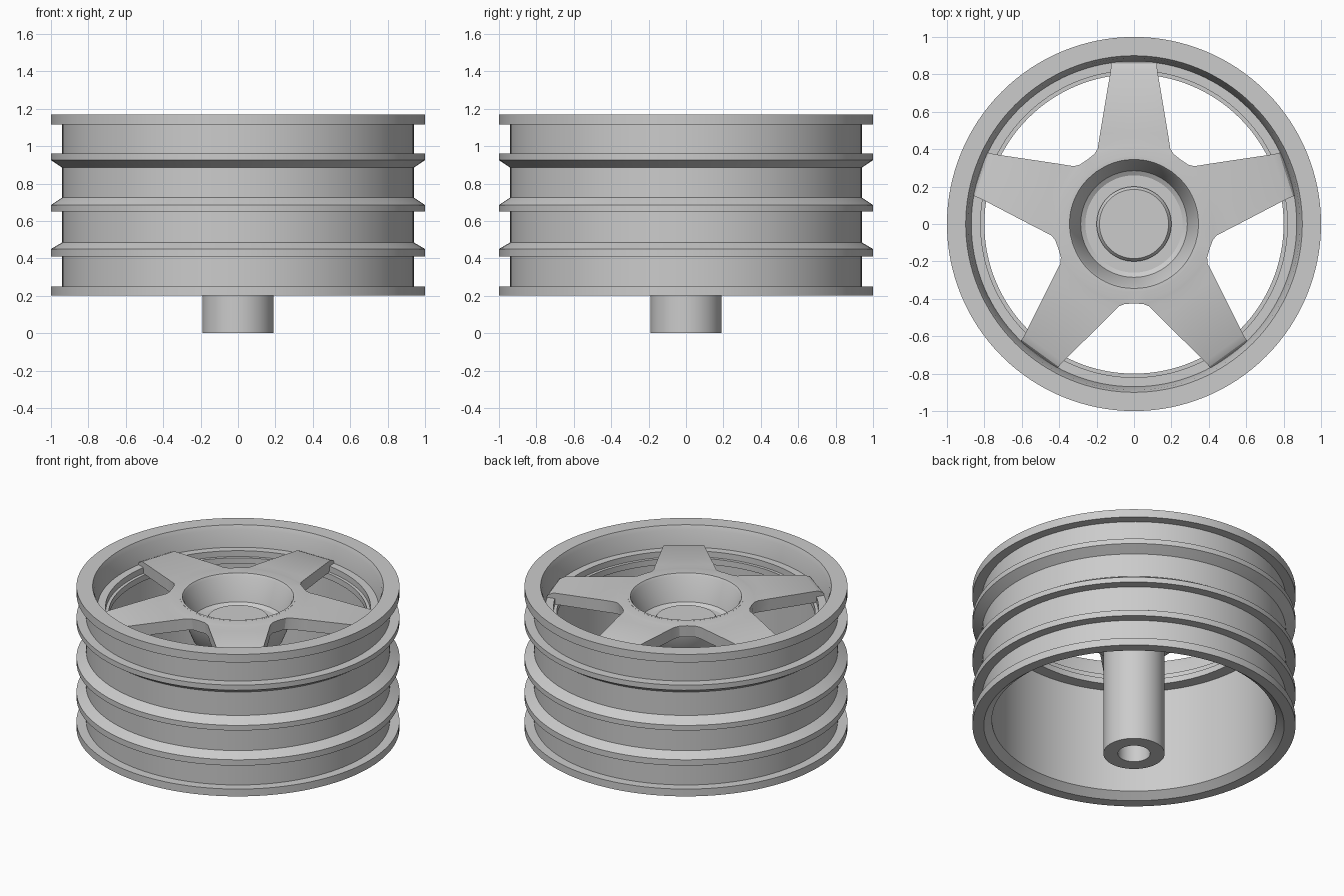
import bpy, bmesh, math
from mathutils import Matrix

cube = bpy.data.objects.get("Cube")
if cube:
    bpy.data.objects.remove(cube, do_unlink=True)

grey = bpy.data.materials.new("plain grey")
grey.use_nodes = True
grey.diffuse_color = (0.6, 0.6, 0.6, 1)
grey.node_tree.nodes["Principled BSDF"].inputs["Base Color"].default_value = (0.6, 0.6, 0.6, 1)


def finish(name, bm):
    """Turn a bmesh into a grey object, smooth with sharp edges."""
    bmesh.ops.remove_doubles(bm, verts=bm.verts, dist=0.0005)
    bmesh.ops.recalc_face_normals(bm, faces=bm.faces)
    mesh = bpy.data.meshes.new(name)
    bm.to_mesh(mesh)
    bm.free()
    mesh.materials.append(grey)
    obj = bpy.data.objects.new(name, mesh)
    bpy.context.collection.objects.link(obj)
    bpy.ops.object.select_all(action='DESELECT')
    obj.select_set(True)
    bpy.context.view_layer.objects.active = obj
    bpy.ops.object.shade_smooth_by_angle(angle=math.radians(25))
    return obj


def lathe(name, profile, steps):
    """Spin a closed (radius, height) profile around the axle."""
    bm = bmesh.new()
    verts = [bm.verts.new((r, 0, z)) for r, z in profile]
    edges = [bm.edges.new((a, b)) for a, b in zip(verts, verts[1:] + verts[:1])]
    bmesh.ops.spin(bm, geom=verts + edges, cent=(0, 0, 0), axis=(0, 0, 1),
                   angle=math.tau, steps=steps, use_merge=False)
    return finish(name, bm)


# Rim barrel: lips, three ribs, stepped seat for the spokes
lip, wall = 1.0, 0.94
outer = [(lip, 0.2), (lip, 0.25), (wall, 0.25),
         (wall, 0.41), (lip, 0.41), (lip, 0.45), (wall, 0.485),
         (wall, 0.65), (lip, 0.65), (lip, 0.685), (wall, 0.725),
         (wall, 0.885), (lip, 0.925), (lip, 0.96), (wall, 0.96),
         (wall, 1.115), (lip, 1.115), (lip, 1.17)]
inner = [(0.9, 1.17), (0.888, 1.14), (0.87, 1.03), (0.82, 1.03), (0.82, 0.99),
         (0.8, 0.99), (0.8, 0.95), (0.88, 0.95), (0.88, 0.24), (0.93, 0.2)]
lathe("rim", outer + inner, 128)

# Hub: dished bowl with a raised rim
lathe("hub_bowl", [(0.36, 1.1), (0.345, 1.1), (0.335, 1.085), (0.285, 0.93), (0.26, 0.915),
                   (0.18, 0.915), (0.18, 0.8), (0.26, 0.8), (0.28, 0.82), (0.36, 1.02)], 96)

# Axle tube: capped at the top, bored from below
lathe("axle", [(0.0, 0.955), (0.185, 0.955), (0.2, 0.935), (0.19, 0.915), (0.19, 0.0),
               (0.1, 0.0), (0.1, 0.35), (0.0, 0.35)], 64)

# Five spokes: rows of (half width, distance from axle, height, inward curve)
rows = [(0.203, 0.279, 1.1, 0.07), (0.25, 0.344, 1.098, 0.06), (0.211, 0.375, 1.096, 0.045),
        (0.194, 0.403, 1.094, 0.035), (0.181, 0.487, 1.09, 0), (0.125, 0.82, 1.068, 0),
        (0.122, 0.855, 1.05, 0), (0.12, 0.885, 1.0, 0)]
columns = [i / 4 for i in range(-4, 5)]
bm = bmesh.new()
for k in range(5):
    turn = Matrix.Rotation(math.tau * k / 5, 4, 'Z')
    grid = [[bm.verts.new((w * t, y + bulge * (1 - t * t), z)) for t in columns]
            for w, y, z, bulge in rows]
    for low, high in zip(grid, grid[1:]):
        for i in range(len(columns) - 1):
            bm.faces.new((low[i], low[i + 1], high[i + 1], high[i]))
    bmesh.ops.transform(bm, matrix=turn, verts=[v for row in grid for v in row])
spokes = finish("spokes", bm)
if spokes.data.polygons[0].normal.z < 0:
    spokes.data.flip_normals()
thick = spokes.modifiers.new("thickness", 'SOLIDIFY')
thick.thickness = 0.08
thick.offset = -1
# Thicken before the shading modifier so sides stay crisp
bpy.context.view_layer.objects.active = spokes
bpy.ops.object.modifier_move_to_index(modifier=thick.name, index=0)
bpy.ops.object.modifier_apply(modifier=thick.name)
bpy.ops.object.shade_smooth_by_angle(angle=math.radians(25))
